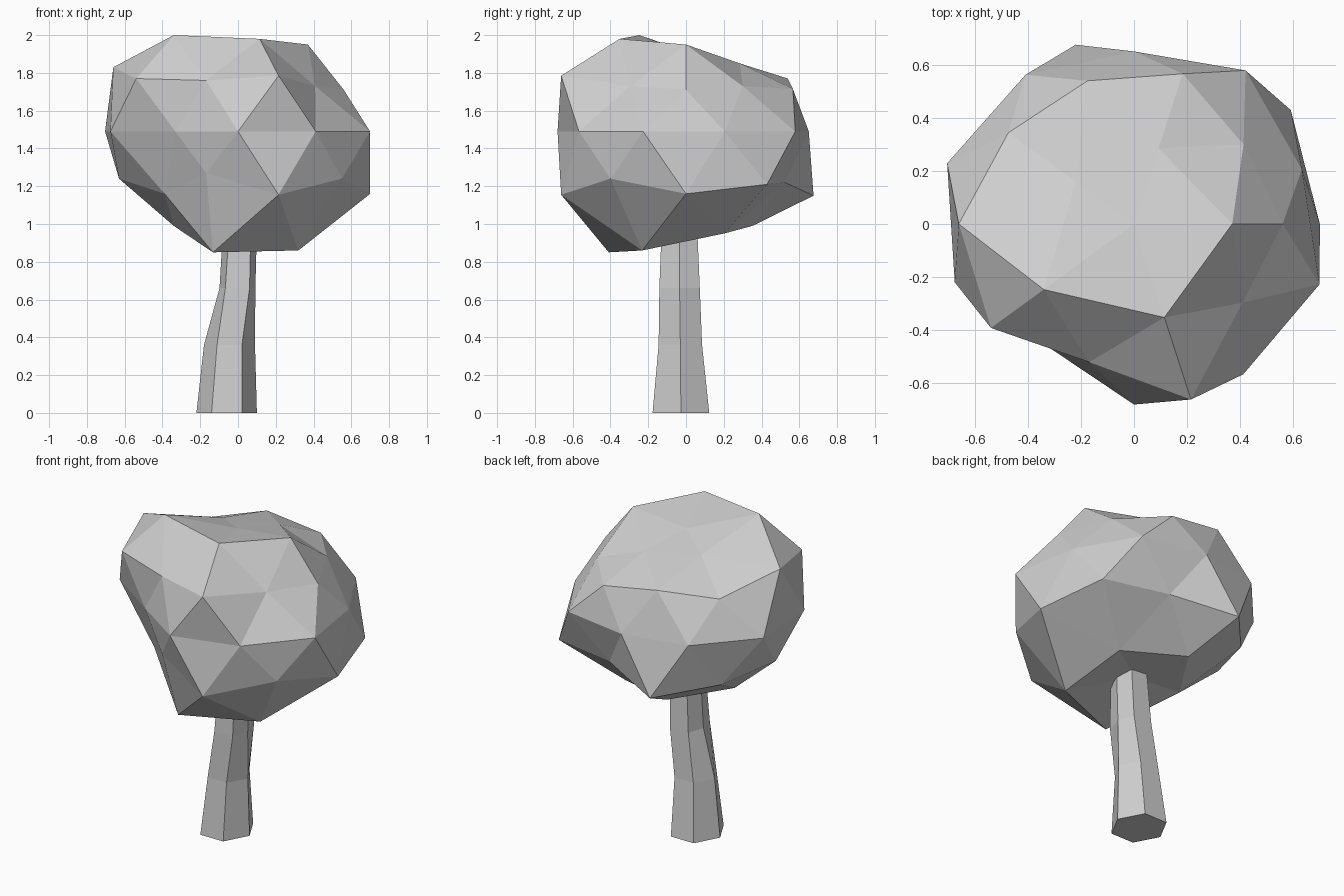
import bpy, bmesh, math

if "Cube" in bpy.data.objects:
    bpy.data.objects.remove(bpy.data.objects["Cube"])

# One plain grey for the whole model
grey = bpy.data.materials.new("plain_grey")
grey.diffuse_color = (0.62, 0.62, 0.62, 1)
grey.use_nodes = True
grey.node_tree.nodes["Principled BSDF"].inputs["Base Color"].default_value = grey.diffuse_color


def finish(bm, name):
    bmesh.ops.recalc_face_normals(bm, faces=bm.faces[:])
    mesh = bpy.data.meshes.new(name)
    bm.to_mesh(mesh)
    bm.free()
    mesh.materials.append(grey)
    obj = bpy.data.objects.new(name, mesh)
    bpy.context.collection.objects.link(obj)
    return obj


# Crown: a faceted icosphere whose rings are pushed in and out into a lumpy shape.
# Each ring: height on the unit sphere -> (distances from the axis, heights),
# listed by rising angle around the axis.
rings = {
    1.0: ([0], [1.91]),
    0.851: ([.42, .37, .37, .30, .27], [2.0, 1.98, 1.95, 1.85, 1.86]),
    0.526: ([.547, .505, .51, .567, .66], [1.76, 1.73, 1.73, 1.77, 1.83]),
    0.447: ([.666, .695, .56, .595, .585], [1.77, 1.785, 1.71, 1.715, 1.72]),
    0.0: ([.71, .565, .68, .70, .735, .665, .715, .65, .695, .74], [1.49] * 10),
    -0.447: ([.545, .68, .73, .71, .63], [1.27, 1.24, 1.21, 1.15, 1.24]),
    -0.526: ([.48, .695, .70, .55, .615], [1.16, 1.155, 1.16, 1.22, 1.19]),
    -0.851: ([.43, .395, .345, .37, .34], [.85, .86, .95, .99, .99]),
    -1.0: ([0], [.97]),
}


def angle(v):
    a = math.atan2(v.co.y, v.co.x)
    return a + math.tau if a < -math.radians(175) else a


bm = bmesh.new()
bmesh.ops.create_icosphere(bm, subdivisions=2, radius=1)
groups = {k: [] for k in rings}
for v in bm.verts:
    v.co.normalize()
    groups[min(rings, key=lambda k: abs(k - v.co.z))].append(v)
for key, verts in groups.items():
    dists, heights = rings[key]
    for v, d, h in zip(sorted(verts, key=angle), dists, heights):
        a = angle(v)
        v.co = (d * math.cos(a), d * math.sin(a), h)
finish(bm, "crown")

# Trunk: leaning six-sided loft (height, centre x, centre y, half width, inner half width, half depth)
levels = [
    (0.00, -.06, -.027, .16, .08, .15),
    (0.36, -.045, -.03, .135, .066, .115),
    (0.66, -.003, -.034, .095, .064, .107),
    (1.08, .015, -.035, .088, .055, .09),
]
bm = bmesh.new()
loops = []
for z, cx, cy, w, i, d in levels:
    outline = [(w, 0), (i, d), (-i, d), (-w, 0), (-i, -d), (i, -d)]
    loops.append([bm.verts.new((cx + x, cy + y, z)) for x, y in outline])
for lo, hi in zip(loops, loops[1:]):
    for k in range(6):
        n = (k + 1) % 6
        bm.faces.new((lo[k], lo[n], hi[n], hi[k]))
bm.faces.new(loops[0][::-1])
bm.faces.new(loops[-1])
finish(bm, "trunk")
